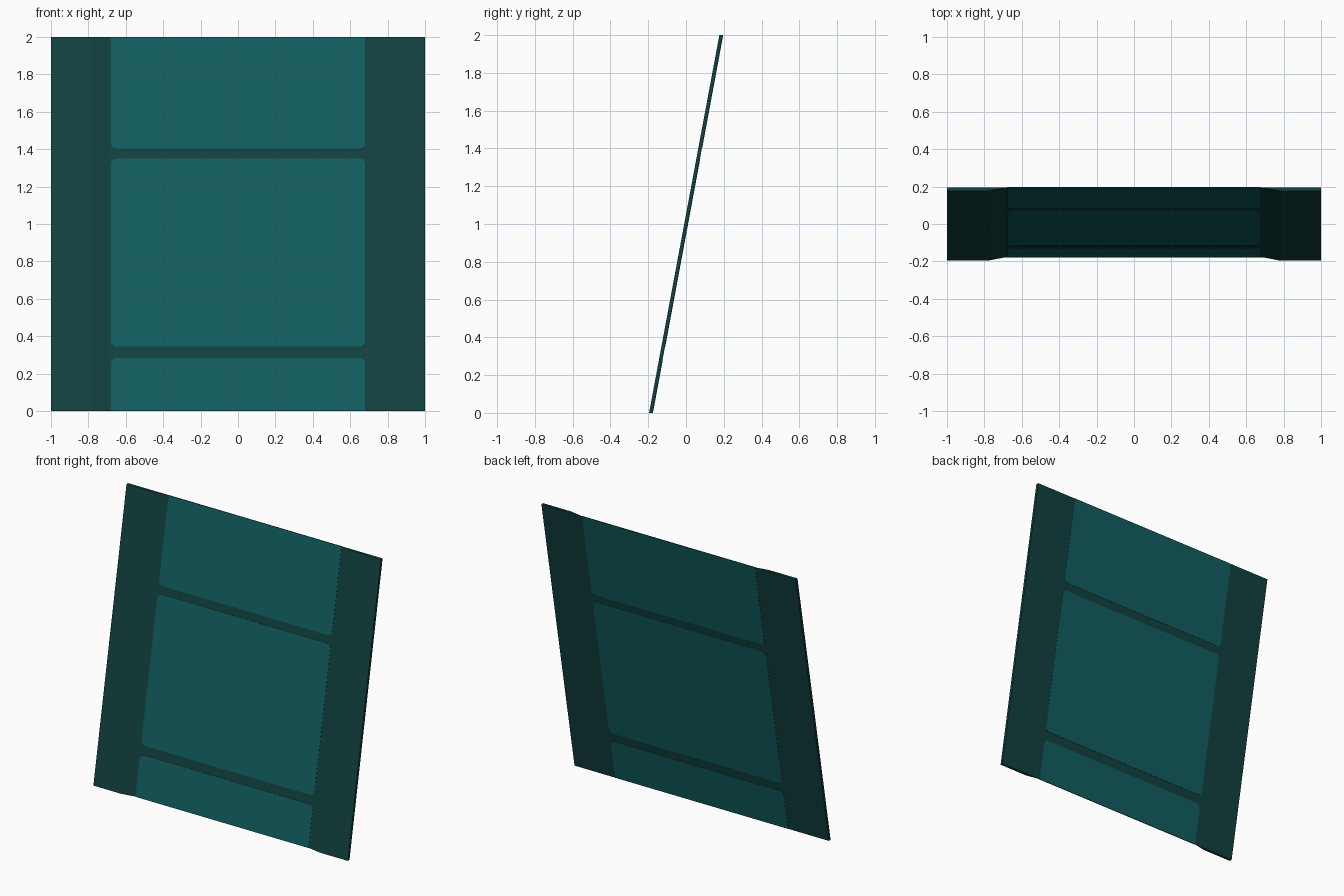
import bpy, bmesh, math

if "Cube" in bpy.data.objects:
    bpy.data.objects.remove(bpy.data.objects["Cube"])

LEAN = 0.186          # backward lean in y per unit of height


def material(name, rgb):
    m = bpy.data.materials.new(name)
    m.diffuse_color = (*rgb, 1)
    m.use_nodes = True
    m.node_tree.nodes["Principled BSDF"].inputs["Base Color"].default_value = m.diffuse_color
    return m


dark = material("dark teal", (0.0056, 0.053, 0.050))
light = material("teal", (0.0056, 0.112, 0.117))


def lean_y(z, offset):
    return (z - 1) * LEAN + offset


def prism(name, ring_a, ring_b, mat):
    """Closed solid between two matching outlines."""
    bm = bmesh.new()
    a = [bm.verts.new(p) for p in ring_a]
    b = [bm.verts.new(p) for p in ring_b]
    bm.faces.new(a)
    bm.faces.new(b[::-1])
    n = len(a)
    for i in range(n):
        j = (i + 1) % n
        bm.faces.new((a[j], a[i], b[i], b[j]))
    bmesh.ops.recalc_face_normals(bm, faces=bm.faces)
    me = bpy.data.meshes.new(name)
    bm.to_mesh(me)
    bm.free()
    me.materials.append(mat)
    ob = bpy.data.objects.new(name, me)
    bpy.context.collection.objects.link(ob)
    return ob


# Leaning slab: thick side strips, sloped inner edges, thin recessed middle
half = [(0.69, 0.0075), (0.78, -0.0095), (1.0, -0.0095)]
profile = [(-x, o) for x, o in half[::-1]] + half + [(1.0, 0.0095), (-1.0, 0.0095)]
prism("slab",
      [(x, lean_y(0, o), 0) for x, o in profile],
      [(x, lean_y(2, o), 2) for x, o in profile], dark)


def rounded_outline(w, z0, z1, r_low, r_high, steps=4):
    pts = []
    corners = [(1, z0, r_low, -90), (1, z1, r_high, 0),
               (-1, z1, r_high, 90), (-1, z0, r_low, 180)]
    for side, z, r, start in corners:
        if r == 0:
            pts.append((side * w, z))
            continue
        cz = z + r if z == z0 else z - r
        for k in range(steps + 1):
            t = math.radians(start + 90 * k / steps)
            pts.append((side * (w - r) + r * math.cos(t), cz + r * math.sin(t)))
    return pts


# Lighter panels, visible on both faces of the thin middle
R = 0.03
for name, z0, z1, lo, hi in (("lower_panel", 0, 0.283, 0, R),
                             ("middle_panel", 0.345, 1.35, R, R),
                             ("upper_panel", 1.405, 2, R, 0)):
    outline = rounded_outline(0.68, z0, z1, lo, hi)
    prism(name,
          [(x, lean_y(z, 0.006), z) for x, z in outline],
          [(x, lean_y(z, 0.011), z) for x, z in outline], light)
